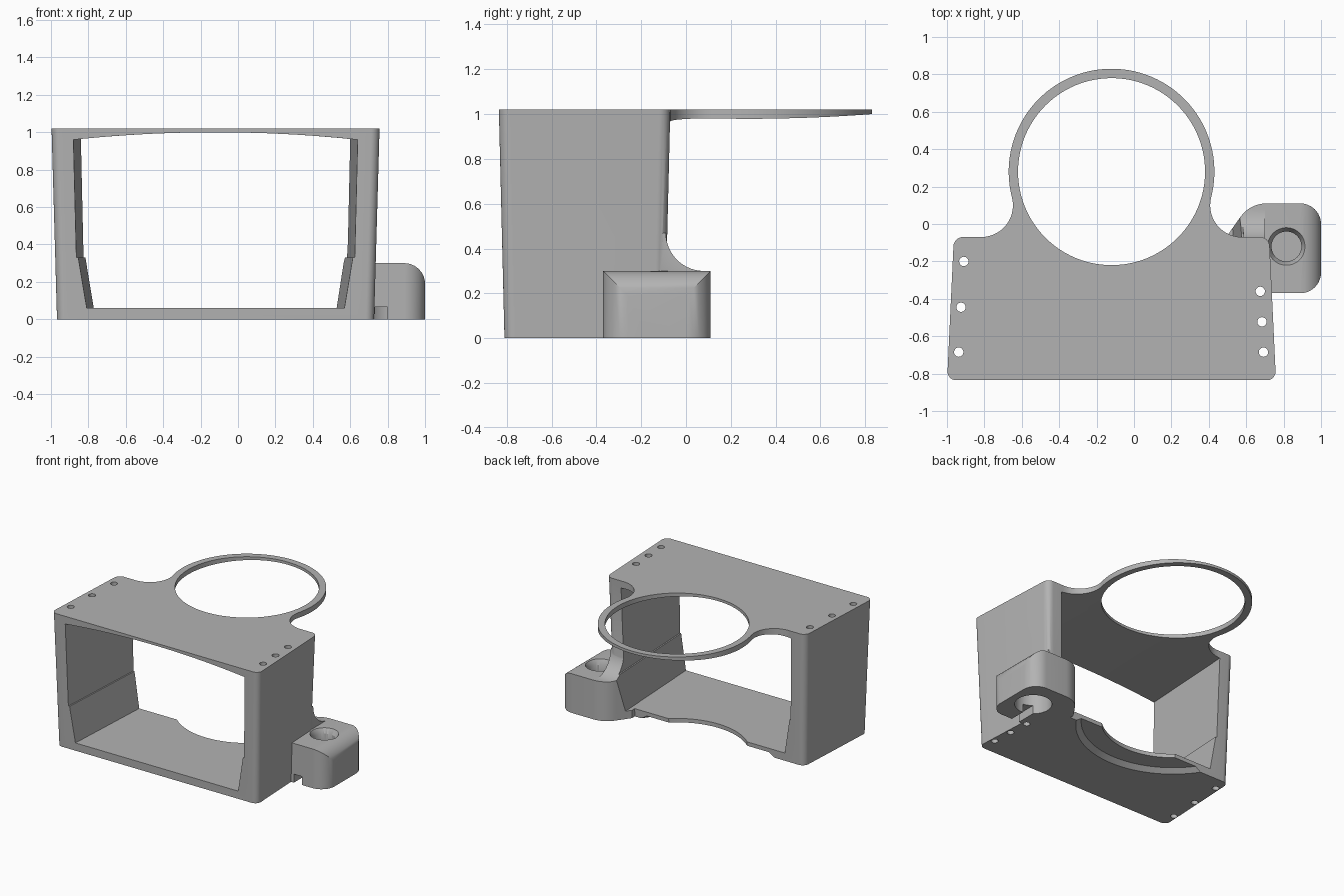
import bpy, bmesh, math
from mathutils import Vector

cube = bpy.data.objects.get("Cube")
if cube:
    bpy.data.objects.remove(cube, do_unlink=True)

grey = bpy.data.materials.new("plain_grey")
grey.use_nodes = True
COLOR = (0.45, 0.45, 0.45, 1)
grey.diffuse_color = COLOR
grey.node_tree.nodes["Principled BSDF"].inputs["Base Color"].default_value = COLOR

MID = -0.12                      # symmetry line of the frame in x
RING = Vector((MID, 0.28))       # ring centre
TOP = 1.02


def loft(name, ring_a, ring_b):
    """Closed solid between two matching rings of 3D points."""
    bm = bmesh.new()
    a = [bm.verts.new(p) for p in ring_a]
    b = [bm.verts.new(p) for p in ring_b]
    n = len(a)
    bm.faces.new(a)
    bm.faces.new(b)
    for i in range(n):
        j = (i + 1) % n
        bm.faces.new((a[i], a[j], b[j], b[i]))
    bmesh.ops.recalc_face_normals(bm, faces=bm.faces)
    mesh = bpy.data.meshes.new(name)
    bm.to_mesh(mesh)
    bm.free()
    mesh.materials.append(grey)
    ob = bpy.data.objects.new(name, mesh)
    bpy.context.collection.objects.link(ob)
    return ob


def at_z(pts, z):
    return [(p[0], p[1], z) for p in pts]


def prism(name, pts, z0, z1):
    return loft(name, at_z(pts, z0), at_z(pts, z1))


def arc(center, r, a0, a1, n):
    angles = [math.radians(a0 + (a1 - a0) * i / n) for i in range(n + 1)]
    return [(center[0] + r * math.cos(t), center[1] + r * math.sin(t)) for t in angles]


def cone(name, center, r0, r1, z0, z1, n=48):
    return loft(name, at_z(arc(center, r0, 0, 360, n)[:-1], z0),
                at_z(arc(center, r1, 0, 360, n)[:-1], z1))


def rounded(corners, n=8):
    """Polygon from (x, y, radius) corners."""
    out = []
    for i, (x, y, r) in enumerate(corners):
        p = Vector((x, y))
        if r == 0:
            out.append(p)
            continue
        u = (Vector(corners[i - 1][:2]) - p).normalized()
        v = (Vector(corners[(i + 1) % len(corners)][:2]) - p).normalized()
        half = math.acos(u.dot(v)) / 2
        c = p + (u + v).normalized() * r / math.sin(half)
        d0 = p + u * r / math.tan(half) - c
        d1 = p + v * r / math.tan(half) - c
        out += [c + d0.lerp(d1, k / n).normalized() * r for k in range(n + 1)]
    return out


def combine(target, other, operation):
    mod = target.modifiers.new(operation.lower(), "BOOLEAN")
    mod.operation = operation
    mod.solver = "EXACT"
    mod.object = other
    bpy.context.view_layer.objects.active = target
    bpy.ops.object.modifier_apply(modifier=mod.name)
    bpy.data.objects.remove(other, do_unlink=True)


# Drafted outer block, narrower at the bottom and the back
def block_outline(front, back, y0, y1):
    return rounded([(MID - front, y0, 0.045), (MID + front, y0, 0.045),
                    (MID + back, y1, 0.05), (MID - back, y1, 0.05)])


frame = loft("mounting_frame",
             at_z(block_outline(0.85, 0.815, -0.81, -0.095), 0),
             at_z(block_outline(0.879, 0.843, -0.835, -0.07), TOP))

# Top plate that flows into the ring with concave fillets
R, F = 0.55, 0.17
fy = -0.07 + F
fx = math.sqrt((R + F) ** 2 - (RING.y - fy) ** 2)
tilt = math.degrees(math.atan2(RING.y - fy, fx))
half = [(MID + fx, -0.5)]
half += arc((MID + fx, fy), F, 270, 180 - tilt, 14)
half += arc(RING, R, -tilt, 90, 32)[1:]
mirrored = [(2 * MID - x, y) for x, y in reversed(half[:-1])]
combine(frame, prism("top_plate", half + mirrored, 0.94, TOP), "UNION")

# Side lug with rolled top edge and a curved rib behind the wall
lug_section = rounded([(0.4, 0, 0), (1, 0, 0), (1, 0.3, 0.11), (0.4, 0.3, 0)])
lug = loft("side_lug", [(x, -0.6, z) for x, z in lug_section],
           [(x, 0.4, z) for x, z in lug_section])
rib_section = [(-0.2, 0.47), (-0.2, 0.2), (0.2, 0.2), (0.2, 0.3)]
rib_section += arc((0.08, 0.47), 0.17, 270, 180, 14)
combine(lug, loft("rib", [(0.42, y, z) for y, z in rib_section],
                  [(0.7, y, z) for y, z in rib_section]), "UNION")
lug_plan = rounded([(0.5, -0.37, 0), (1, -0.37, 0.11), (1, 0.11, 0.11),
                    (0.62, 0.11, 0.17), (0.5, -0.06, 0)])
combine(lug, prism("lug_plan", lug_plan, -0.1, 0.7), "INTERSECT")
combine(frame, lug, "UNION")


# Inner opening: arched roof, stepped and sloped lower walls, taper to the back
def opening(y):
    shrink = 0.0523 * (y + 0.835)
    side = [(0.69, 0.06), (0.735, 0.33), (0.745, 0.33)]
    right = [(w - shrink, z) for w, z in side]
    edge = 0.76 - shrink
    roof = [(edge * (1 - k / 12), 0) for k in range(25)]
    roof = [(o, 1.0 - 0.069 * o * o) for o, _ in roof]
    left = [(-o, z) for o, z in reversed(right)]
    return [(MID + o, y, z) for o, z in right + roof + left]


combine(frame, loft("opening", opening(-1), opening(1)), "DIFFERENCE")

# Ring bore, which also notches the floor, and the recess under the floor
combine(frame, cone("bore", RING, 0.5, 0.5, -0.1, 1.2, 96), "DIFFERENCE")
combine(frame, cone("floor_recess", RING, 0.69, 0.64, -0.01, 0.03, 96), "DIFFERENCE")

# Lug hole: through bore, flared rim, wide pocket below and cable slot
LUG = (0.815, -0.12)
combine(frame, cone("lug_bore", LUG, 0.08, 0.08, -0.1, 0.5), "DIFFERENCE")
combine(frame, cone("lug_rim", LUG, 0.078, 0.106, 0.26, 0.31), "DIFFERENCE")
combine(frame, cone("lug_pocket", LUG, 0.13, 0.13, -0.1, 0.2), "DIFFERENCE")
slot = [(0.733, -0.5), (0.8, -0.5), (0.8, -0.12), (0.733, -0.12)]
combine(frame, prism("cable_slot", slot, -0.1, 0.065), "DIFFERENCE")

# Screw holes down through both side walls
for hole in [(-0.91, -0.2), (-0.925, -0.445), (-0.937, -0.685),
             (0.675, -0.36), (0.684, -0.523), (0.692, -0.685)]:
    combine(frame, cone("screw_hole", hole, 0.025, 0.025, -0.1, 1.2, 20), "DIFFERENCE")

bpy.ops.object.select_all(action="DESELECT")
frame.select_set(True)
bpy.context.view_layer.objects.active = frame
bpy.ops.object.shade_smooth_by_angle(angle=math.radians(30))
